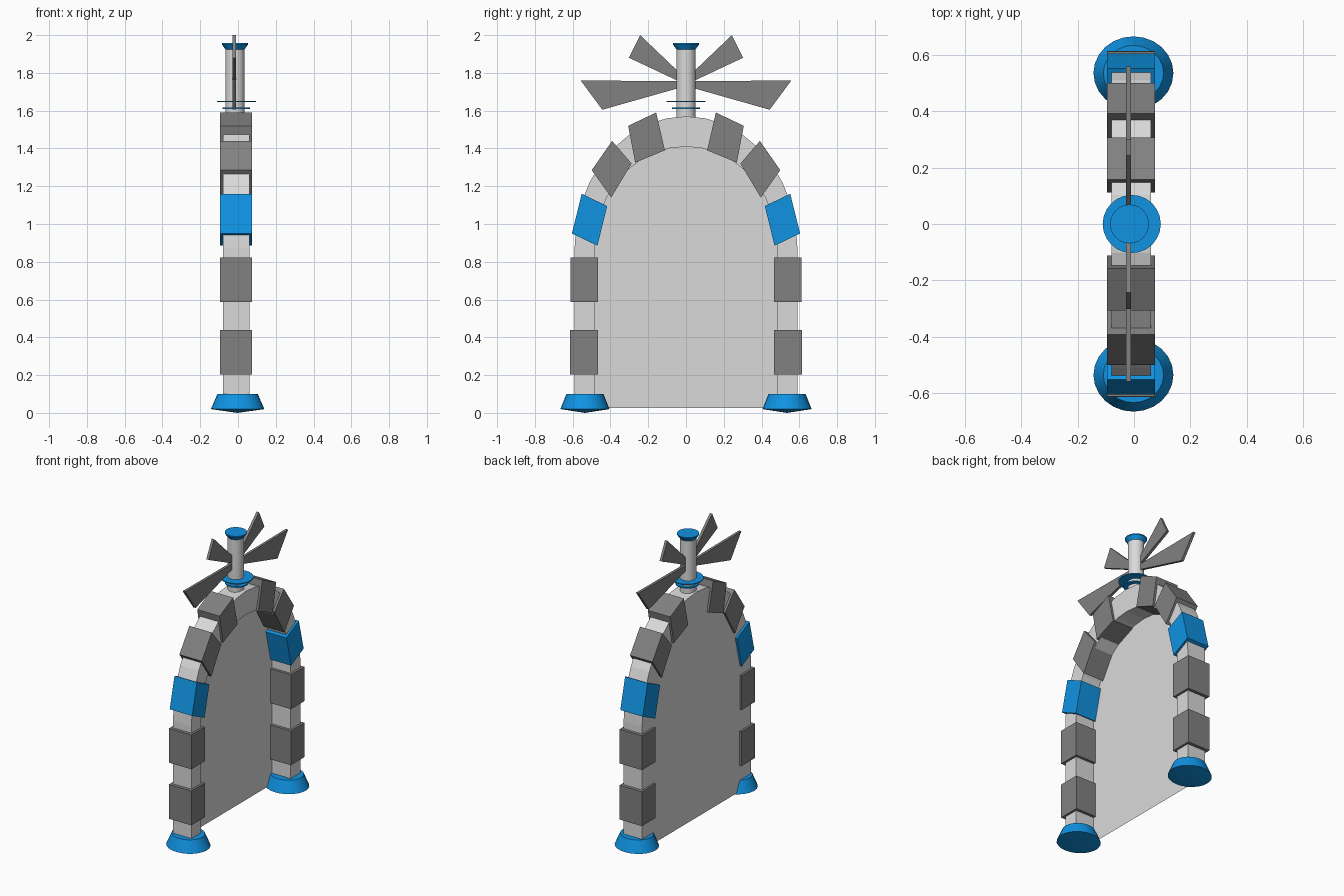
import bpy, bmesh, math

if "Cube" in bpy.data.objects:
    bpy.data.objects.remove(bpy.data.objects["Cube"])


def material(name, rgb):
    m = bpy.data.materials.new(name)
    m.diffuse_color = (*rgb, 1)
    m.use_nodes = True
    m.node_tree.nodes["Principled BSDF"].inputs["Base Color"].default_value = m.diffuse_color
    return m


BLUE = material("bright blue", (0.005, 0.29, 0.76))
STONE = material("mid grey", (0.22, 0.22, 0.22))
LIGHT = material("light grey", (0.70, 0.70, 0.70))


def finish(name, bm, mat):
    bmesh.ops.recalc_face_normals(bm, faces=bm.faces)
    me = bpy.data.meshes.new(name)
    bm.to_mesh(me)
    bm.free()
    me.materials.append(mat)
    ob = bpy.data.objects.new(name, me)
    bpy.context.collection.objects.link(ob)
    return ob


def slab(name, outline, x0, x1, mat, flip=1):
    """Extrude a (y, z) outline from x0 to x1; a flat sheet if they are equal."""
    bm = bmesh.new()
    f = bm.faces.new([bm.verts.new((x0, y * flip, z)) for y, z in outline])
    if x1 != x0:
        r = bmesh.ops.extrude_face_region(bm, geom=[f])
        bmesh.ops.translate(bm, vec=(x1 - x0, 0, 0),
                            verts=[v for v in r["geom"] if isinstance(v, bmesh.types.BMVert)])
    return finish(name, bm, mat)


def turned(name, profile, centre, mat, n=24, sx=1.0):
    """Closed turned shape from (radius, z) rings, stretched along x by sx."""
    bm = bmesh.new()
    rings = []
    for r, z in profile:
        count = 1 if r == 0 else n
        rings.append([bm.verts.new((centre[0] + sx * r * math.cos(2 * math.pi * i / n),
                                    centre[1] + r * math.sin(2 * math.pi * i / n), z))
                      for i in range(count)])
    for a, b in zip(rings, rings[1:]):
        for i in range(n):
            j = (i + 1) % n
            quad = [a[i % len(a)], a[j % len(a)], b[j % len(b)], b[i % len(b)]]
            bm.faces.new(list(dict.fromkeys(quad)))
    for ring in (rings[0], rings[-1]):
        if len(ring) > 1:
            bm.faces.new(ring)
    ob = finish(name, bm, mat)
    bpy.context.view_layer.objects.active = ob
    ob.select_set(True)
    bpy.ops.object.shade_smooth_by_angle(angle=math.radians(25))
    ob.select_set(False)
    return ob


def arch_curve(a, b, foot, n=18):
    """Straight legs joined by a half ellipse."""
    arc = [(a * math.cos(math.pi * i / n), 0.87 + b * math.sin(math.pi * i / n))
           for i in range(n + 1)]
    return [(a, foot)] + arc + [(-a, foot)]


# Arch band, built as one strip of boxes between outer and inner curves
outer, inner = arch_curve(0.59, 0.70, 0.05), arch_curve(0.485, 0.54, 0.05)
slab("arch", outer + inner[::-1], -0.08, 0.06, LIGHT)

# Thin sheet filling the opening, on the -x side
slab("door_panel", arch_curve(0.487, 0.542, 0.025), -0.081, -0.081, LIGHT)

# Stones around the arch, as (y, z) outlines, mirrored in y
stones = [
    ("lower_stone", STONE, [(0.465, 0.203), (0.613, 0.203), (0.613, 0.438), (0.465, 0.438)]),
    ("middle_stone", STONE, [(0.467, 0.587), (0.612, 0.587), (0.612, 0.822), (0.467, 0.822)]),
    ("blue_stone", BLUE, [(0.552, 1.16), (0.417, 1.095), (0.469, 0.885), (0.604, 0.95)]),
    ("upper_stone", STONE, [(0.391, 1.44), (0.288, 1.32), (0.396, 1.14), (0.499, 1.285)]),
    ("top_stone", STONE, [(0.158, 1.59), (0.112, 1.39), (0.269, 1.325), (0.306, 1.52)]),
]
# Blades spreading from the post
blades = [
    ("upper_blade", STONE, [(0.243, 2.0), (0.302, 1.88), (0.03, 1.752), (0.03, 1.797)]),
    ("lower_blade", STONE, [(0.558, 1.76), (0.443, 1.605), (0.03, 1.722), (0.03, 1.756)]),
]
for flip, side in ((1, "back"), (-1, "front")):
    for name, mat, pts in stones:
        slab(f"{side}_{name}", pts, -0.095, 0.075, mat, flip)
    for name, mat, pts in blades:
        slab(f"{side}_{name}", pts, -0.029, -0.011, mat, flip)
    # Flared foot with a shallow pointed underside
    turned(f"{side}_foot", [(0, 0), (0.130, 0.02), (0.098, 0.10), (0, 0.10)],
           (-0.002, 0.535 * flip), BLUE, sx=1.09)

# Post on the crown with its cap and two thin discs
C = (-0.016, 0)
turned("post", [(0.051, 1.53), (0.051, 1.93)], C, LIGHT)
turned("post_cap", [(0.051, 1.925), (0.069, 1.95), (0.069, 1.957)], C, BLUE)
turned("large_disc", [(0.103, 1.646), (0.103, 1.652)], (-0.008, 0), BLUE)
turned("small_disc", [(0.073, 1.608), (0.073, 1.616)], (-0.010, 0), BLUE)
